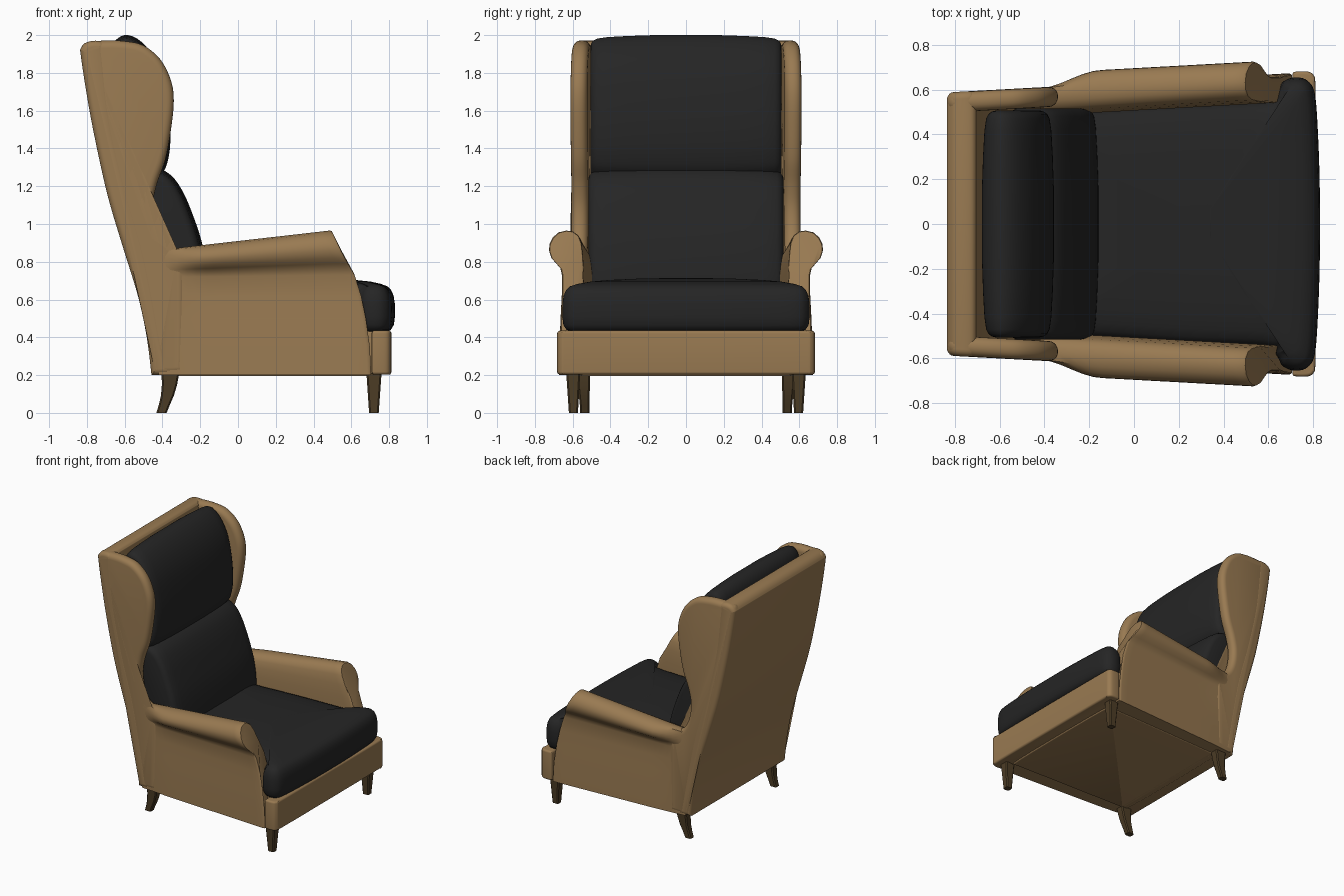
import bpy, bmesh, math
from mathutils import Vector

if "Cube" in bpy.data.objects:
    bpy.data.objects.remove(bpy.data.objects["Cube"])

def material(name, rgb):
    m = bpy.data.materials.new(name)
    m.diffuse_color = (*rgb, 1)
    m.use_nodes = True
    m.node_tree.nodes["Principled BSDF"].inputs["Base Color"].default_value = m.diffuse_color
    return m

TAN = material("tan upholstery", (0.319, 0.195, 0.084))
BLACK = material("black cushion", (0.0185, 0.0185, 0.0185))
WOOD = material("dark wood", (0.076, 0.048, 0.020))

def loft(name, rings, mat, angle=40):
    """Skin a list of closed rings and cap both ends."""
    bm = bmesh.new()
    vs = [[bm.verts.new(p) for p in r] for r in rings]
    n = len(vs[0])
    for a, b in zip(vs, vs[1:]):
        for i in range(n):
            j = (i + 1) % n
            bm.faces.new((a[i], a[j], b[j], b[i]))
    bm.faces.new(vs[0][::-1])
    bm.faces.new(vs[-1])
    bmesh.ops.recalc_face_normals(bm, faces=bm.faces)
    me = bpy.data.meshes.new(name)
    bm.to_mesh(me)
    bm.free()
    me.materials.append(mat)
    ob = bpy.data.objects.new(name, me)
    bpy.context.collection.objects.link(ob)
    bpy.ops.object.select_all(action='DESELECT')
    ob.select_set(True)
    bpy.context.view_layer.objects.active = ob
    bpy.ops.object.shade_smooth_by_angle(angle=math.radians(angle))
    return ob

def smooth(pts, steps=5):
    """Closed Catmull-Rom outline; a doubled point gives a sharp corner."""
    P = [Vector(p) for p in pts]
    out = []
    for i in range(len(P)):
        a, b, c, d = (P[(i + k) % len(P)] for k in (-1, 0, 1, 2))
        if (b - c).length < 1e-6:
            continue
        for s in range(steps):
            t = s / steps
            out.append(0.5 * (2*b + (c - a)*t + (2*a - 5*b + 4*c - d)*t*t
                              + (3*b - a - 3*c + d)*t**3))
    area = sum(p.x*q.y - q.x*p.y for p, q in zip(out, out[1:] + out[:1]))
    return out if area > 0 else out[::-1]

def inset(out, d):
    res = []
    for i, p in enumerate(out):
        e = (p - out[i - 1]).normalized()
        f = (out[(i + 1) % len(out)] - p).normalized()
        n1, n2 = Vector((-e.y, e.x)), Vector((-f.y, f.x))
        res.append(p + (n1 + n2) * d / max(1 + n1.dot(n2), 0.5))
    return res

def round_layers(a, b, r, n=5):
    """(position, inset) pairs for a slab with rounded rims."""
    q = [(r*(1 - math.cos(k*math.pi/2/n)), r*(1 - math.sin(k*math.pi/2/n))) for k in range(n + 1)]
    return [(a + u, i) for u, i in q] + [(b - u, i) for u, i in q[::-1]]

def splay(x):
    return 0.055 * (x + 0.83)      # sides open out toward the front

def side_slab(name, outline, layers, mat, sign=1, lean=1):
    """Side outline (x, z) swept along y."""
    rings = []
    for y, d in layers:
        s = (1 if y > 0 else -1) * lean
        rings.append([(p.x, sign * (y + s * splay(p.x)), p.y) for p in inset(outline, d)])
    return loft(name, rings, mat)

def flat_slab(name, outline, layers, mat):
    """Plan outline (x, y) swept along z."""
    return loft(name, [[(p.x, p.y, z) for p in inset(outline, d)] for z, d in layers], mat)

def both_sides(half):
    return half + [(x, -y) for x, y in half[::-1]]

# Backrest shell
rear = [(-0.458, 0.2), (-0.458, 0.2), (-0.483, 0.4), (-0.53, 0.62), (-0.61, 0.88), (-0.69, 1.15),
        (-0.757, 1.45), (-0.80, 1.68), (-0.832, 1.89), (-0.832, 1.93), (-0.80, 1.962)]
back = smooth(rear + [(-0.745, 1.97), (-0.71, 1.955), (-0.70, 1.9), (-0.66, 1.55), (-0.58, 1.2),
                      (-0.47, 0.8), (-0.36, 0.2), (-0.36, 0.2)])
side_slab("back_shell", back, round_layers(-0.588, 0.588, 0.032), TAN)

# Wings, continuing down to the floor rail
wing = smooth(rear + [(-0.7, 1.971), (-0.6, 1.968), (-0.5, 1.945), (-0.41, 1.87), (-0.355, 1.76),
                      (-0.34, 1.65), (-0.355, 1.5), (-0.385, 1.34), (-0.43, 1.21), (-0.452, 1.09),
                      (-0.435, 0.97), (-0.39, 0.885), (-0.32, 0.845), (-0.28, 0.78),
                      (-0.28, 0.2), (-0.28, 0.2)])
for sign, tag in ((1, "left"), (-1, "right")):
    side_slab("wing_" + tag, wing, round_layers(0.498, 0.587, 0.04), TAN, sign)

# Rolled arms: section (y, z) at the front, roll shrinking toward the wing
section = [(0.54, 0.2), (0.54, 0.35), (0.54, 0.5), (0.54, 0.62), (0.54, 0.74), (0.548, 0.83), (0.558, 0.90),
           (0.575, 0.94), (0.605, 0.962), (0.64, 0.967), (0.68, 0.957), (0.71, 0.93), (0.727, 0.895),
           (0.729, 0.86), (0.715, 0.82), (0.688, 0.79), (0.666, 0.765), (0.657, 0.73),
           (0.656, 0.62), (0.661, 0.5), (0.666, 0.35), (0.668, 0.2)]
front_edge = [(0.2, 0.705), (0.35, 0.698), (0.5, 0.677), (0.62, 0.652), (0.74, 0.615), (0.85, 0.555), (0.97, 0.5)]

def arm_front(z):
    for (z0, x0), (z1, x1) in zip(front_edge, front_edge[1:]):
        if z <= z1:
            return x0 + (x1 - x0) * (z - z0) / (z1 - z0)
    return front_edge[-1][1]

def arm_ring(t, sign, shrink=0.0):
    ring = []
    for y, z in section:
        x = -0.42 + (arm_front(z) + 0.42) * t
        s = min(max((x + 0.42) / 0.27, 0), 1)
        s = s * s * (3 - 2 * s)
        if y > 0.655:
            y = 0.662 + (y - 0.662) * s
        y = 0.605 + (y - 0.605) * (1 - shrink)
        if z > 0.7:
            top = 0.862 + (min(x, 0.5) + 0.42) * 0.114
            z = 0.7 + (z - 0.7) * (top - 0.7) / 0.267 * (1 - shrink * 0.4)
        ring.append((x, sign * (y - 0.055 * (0.6 - x)), z))
    return ring

for sign, tag in ((1, "left"), (-1, "right")):
    rings = [arm_ring(0.982 * k / 20, sign) for k in range(21)]
    rings += [arm_ring(0.995, sign, 0.04), arm_ring(1.0, sign, 0.13)]
    loft("arm_" + tag, rings, TAN)

# Seat rail with front ears, and the panel underneath
rail = smooth(both_sides([(-0.42, 0.56), (-0.42, 0.56), (0.708, 0.6), (0.708, 0.6), (0.708, 0.665), (0.72, 0.68),
                          (0.78, 0.68), (0.805, 0.66), (0.81, 0.62), (0.812, 0.3)]))
flat_slab("seat_rail", rail, round_layers(0.203, 0.435, 0.015), TAN)
under = smooth(both_sides([(-0.37, 0.45), (-0.32, 0.51), (-0.25, 0.52), (0.6, 0.545), (0.67, 0.53), (0.71, 0.47)]))
flat_slab("bottom_panel", under, round_layers(0.194, 0.25, 0.008, 3), TAN)

# T-shaped seat cushion with a crowned top
seat = smooth(both_sides([(-0.4, 0.5), (-0.4, 0.5), (0.2, 0.54), (0.58, 0.556), (0.635, 0.585), (0.665, 0.635),
                          (0.72, 0.655), (0.775, 0.64), (0.808, 0.58), (0.822, 0.4), (0.83, 0.15)]))
layers = [(0.432, 0.045), (0.44, 0.022), (0.465, 0.006), (0.51, 0), (0.58, 0.001), (0.62, 0.007),
          (0.65, 0.02), (0.67, 0.04)]
rings = [[(p.x, p.y, z) for p in inset(seat, d)] for z, d in layers]
for k, z in ((0.93, 0.683), (0.82, 0.695), (0.65, 0.704), (0.4, 0.711), (0.12, 0.714)):
    rings.append([(0.3 + (x - 0.3) * k, y * k, z) for x, y, _ in rings[7]])
loft("seat_cushion", rings, BLACK, 60)

# Back cushions, crowned toward the middle
def crowned(w):
    half = [(w, 0.06), (w - 0.004, 0.045), (w - 0.015, 0.03), (w - 0.035, 0.02),
            (w - 0.09, 0.012), (w - 0.2, 0.006), (w - 0.35, 0.001)]
    return [(-y, d) for y, d in half] + half[::-1]

head = smooth([(-0.68, 1.85), (-0.665, 1.95), (-0.605, 2.0), (-0.53, 1.98), (-0.455, 1.9), (-0.40, 1.78),
               (-0.368, 1.62), (-0.357, 1.48), (-0.365, 1.36), (-0.40, 1.27), (-0.5, 1.2), (-0.6, 1.3), (-0.655, 1.6)])
side_slab("upper_back_cushion", head, crowned(0.506), BLACK, 1, 0)
lumbar = smooth([(-0.58, 1.2), (-0.5, 1.29), (-0.42, 1.295), (-0.345, 1.25), (-0.285, 1.16), (-0.235, 1.04),
                 (-0.195, 0.92), (-0.17, 0.8), (-0.158, 0.68), (-0.17, 0.52), (-0.25, 0.46), (-0.38, 0.5), (-0.5, 0.85)])
side_slab("lower_back_cushion", lumbar, crowned(0.516), BLACK, 1, 0)

# Legs: stations of (z, x0, x1, y0, y1) with chamfered corners
def leg(name, stations, sign):
    rings = []
    c = 0.008
    for z, a, b, e, f in stations:
        rings.append([(x, sign * y, z) for x, y in (
            (a + c, e), (b - c, e), (b, e + c), (b, f - c), (b - c, f), (a + c, f), (a, f - c), (a, e + c))])
    loft(name, rings, WOOD, 30)

front = [(0, 0.694, 0.745, 0.572, 0.62), (0.21, 0.68, 0.76, 0.56, 0.634)]
rear_leg = [(0.0, -0.432, -0.378, 0.512, 0.56), (0.04, -0.42, -0.362, 0.511, 0.562), (0.09, -0.408, -0.34, 0.51, 0.567),
            (0.15, -0.403, -0.322, 0.509, 0.573), (0.22, -0.405, -0.31, 0.508, 0.58)]
for sign, tag in ((1, "left"), (-1, "right")):
    leg("front_leg_" + tag, front, sign)
    leg("back_leg_" + tag, rear_leg, sign)
